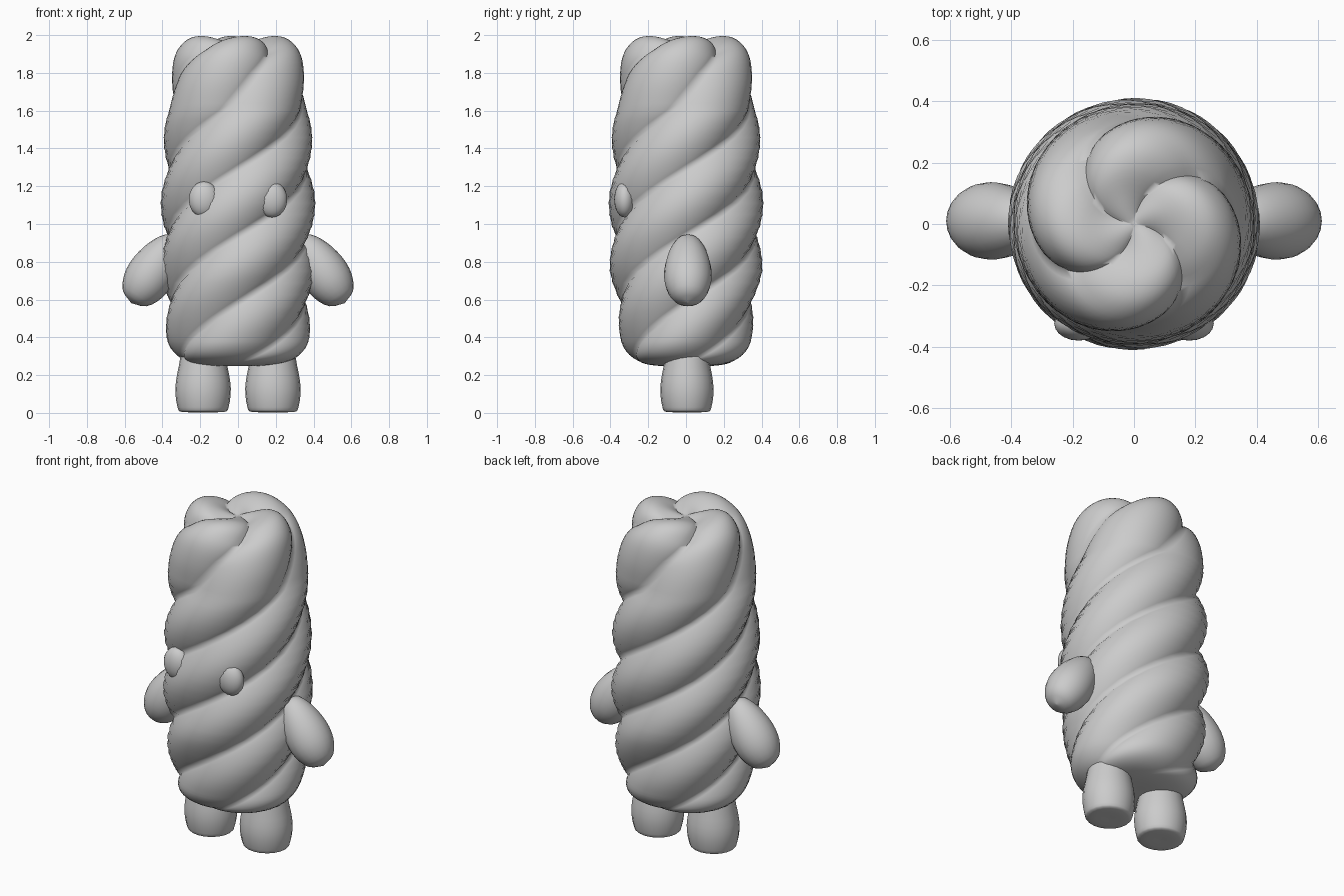
import bpy, bmesh, math
from mathutils import Vector

cube = bpy.data.objects.get("Cube")
if cube:
    bpy.data.objects.remove(cube, do_unlink=True)

grey = bpy.data.materials.new("soft grey")
grey.use_nodes = True
grey.diffuse_color = (0.6, 0.6, 0.6, 1)
grey.node_tree.nodes["Principled BSDF"].inputs["Base Color"].default_value = (0.6, 0.6, 0.6, 1)


def smooth_path(points, steps):
    """Catmull-Rom interpolation through tuples."""
    pts = [Vector(p) for p in points]
    pts = [pts[0]] + pts + [pts[-1]]
    out = []
    for a, b, c, d in zip(pts, pts[1:], pts[2:], pts[3:]):
        for k in range(steps):
            t = k / steps
            out.append(b + (c - a) * t / 2 + (a * 2 - b * 5 + c * 4 - d) * t**2 / 2
                       + (b * 3 - a - c * 3 + d) * t**3 / 2)
    return out + [pts[-1]]


def skin(name, rings, angle=60):
    """Join rings of points into a closed smooth surface."""
    bm = bmesh.new()
    loops = [[bm.verts.new(p) for p in ring] for ring in rings]
    n = len(loops[0])
    for low, high in zip(loops, loops[1:]):
        for i in range(n):
            j = (i + 1) % n
            bm.faces.new((low[i], low[j], high[j], high[i]))
    for end in (loops[0], loops[-1]):
        bm.faces.new(end)
    bmesh.ops.recalc_face_normals(bm, faces=bm.faces)
    mesh = bpy.data.meshes.new(name)
    bm.to_mesh(mesh)
    bm.free()
    obj = bpy.data.objects.new(name, mesh)
    bpy.context.collection.objects.link(obj)
    mesh.materials.append(grey)
    bpy.ops.object.select_all(action="DESELECT")
    obj.select_set(True)
    bpy.context.view_layer.objects.active = obj
    bpy.ops.object.shade_smooth_by_angle(angle=math.radians(angle))
    return obj


def lathe(name, profile, sides=20, steps=3):
    rings = [[(max(p.x, 0.002) * math.cos(a), max(p.x, 0.002) * math.sin(a), p.y)
              for a in (math.tau * i / sides for i in range(sides))]
             for p in smooth_path(profile, steps)]
    return skin(name, rings)


# Twisted body: four rounded lobes whose grooves climb as a helix
LOBES, PITCH, COLUMNS = 4, 1.42, 64
# radius, height, groove depth
outline = [(0.01, 0.25, 0), (0.17, 0.25, 0.03), (0.29, 0.275, 0.08), (0.36, 0.34, 0.12),
           (0.385, 0.46, 0.13), (0.405, 0.75, 0.13), (0.412, 1.05, 0.13), (0.4, 1.35, 0.13),
           (0.385, 1.6, 0.14), (0.37, 1.77, 0.15), (0.335, 1.9, 0.17), (0.27, 1.975, 0.18),
           (0.19, 1.995, 0.16), (0.09, 1.97, 0.1), (0.01, 1.945, 0)]
path = smooth_path(outline, 5)
twist = [0]
for a, b in zip(path, path[1:]):
    rate = 1 if b.y < 1.62 else 0.55      # the helix straightens near the top
    twist.append(twist[-1] + rate * math.tau * (b.xy - a.xy).length / PITCH)
anchor = min(range(len(path)), key=lambda i: abs(path[i].y - 1.27))
rings = []
for p, turn in zip(path, twist):
    squash = 0.92 + 0.08 * min(1, max(0, (p.y - 0.4) / 0.35))
    ring = []
    for i in range(COLUMNS):
        phi = math.tau * i / COLUMNS
        angle = phi + turn - twist[anchor]
        groove = 1 - abs(math.sin(phi * LOBES / 2)) ** 0.85
        r = max(p.x, 0.005) * (1 - p.z * groove)
        sink = 0.3 * p.z * groove * max(0, min(1, (p.y - 1.8) / 0.15))
        ring.append((r * math.cos(angle), r * math.sin(angle) * squash, p.y - sink))
    rings.append(ring)
skin("twisted_body", rings, 80)

# Paired limbs and eyes
for side, label in ((1, "left"), (-1, "right")):
    leg = lathe(label + "_leg", [(0, 0.005), (0.11, 0.005), (0.135, 0.03), (0.147, 0.13),
                                 (0.128, 0.25), (0.10, 0.34), (0, 0.36)])
    leg.location = (0.185 * side, 0.005, 0)
    leg.scale.y = 0.96

    # Egg-shaped arm, narrow at the shoulder and slanting outward
    arm = lathe(label + "_arm", [(0, 0), (0.055, 0.02), (0.10, 0.1), (0.125, 0.21),
                                 (0.118, 0.31), (0.075, 0.39), (0, 0.42)])
    shoulder, hand = Vector((0.33 * side, 0.01, 0.93)), Vector((0.565 * side, 0.01, 0.58))
    arm.location = shoulder
    arm.rotation_euler = (hand - shoulder).to_track_quat("Z", "Y").to_euler()

    # Small raised eye
    eye = lathe(label + "_eye", [(math.sin(math.pi * k / 8), -math.cos(math.pi * k / 8))
                                 for k in range(9)])
    eye.location = (0.18 * side, -0.325, 1.13)
    eye.scale = (0.08, 0.055, 0.095)
